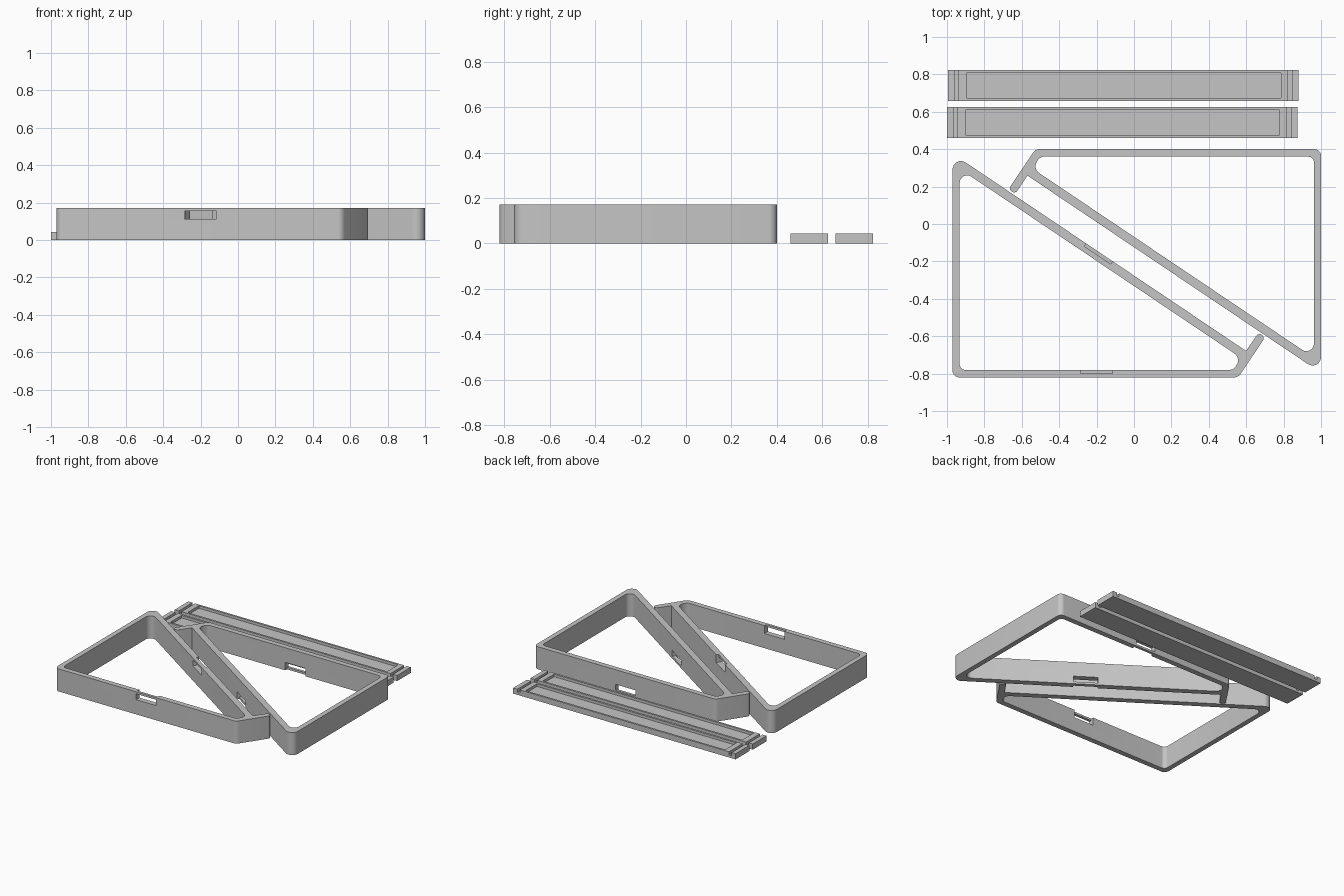
import bpy, bmesh, math
from mathutils import Vector, Matrix

if "Cube" in bpy.data.objects:
    bpy.data.objects.remove(bpy.data.objects["Cube"])

grey = bpy.data.materials.new("grey plastic")
grey.diffuse_color = (0.56, 0.56, 0.56, 1)
grey.use_nodes = True
grey.node_tree.nodes["Principled BSDF"].inputs["Base Color"].default_value = grey.diffuse_color


def fillet(corners, steps=8):
    """Round each (x, y, radius) corner of a closed polygon."""
    pts = []
    for i, (x, y, r) in enumerate(corners):
        p = Vector((x, y))
        a = (Vector(corners[i - 1][:2]) - p).normalized()
        b = (Vector(corners[(i + 1) % len(corners)][:2]) - p).normalized()
        if r == 0:
            pts.append(p)
            continue
        half = a.angle(b) / 2
        centre = p + (a + b).normalized() * r / math.sin(half)
        start = p + a * r / math.tan(half) - centre
        end = p + b * r / math.tan(half) - centre
        sweep = math.atan2(start.x * end.y - start.y * end.x, start.dot(end))
        for k in range(steps + 1):
            t = sweep * k / steps
            c, s = math.cos(t), math.sin(t)
            pts.append(centre + Vector((start.x * c - start.y * s,
                                        start.x * s + start.y * c)))
    return pts


def prism(name, pts, low, high, matrix=Matrix()):
    """Extrude a 2D outline along its local z."""
    bm = bmesh.new()
    face = bm.faces.new([bm.verts.new((p[0], p[1], low)) for p in pts])
    new = bmesh.ops.extrude_face_region(bm, geom=[face])["geom"]
    bmesh.ops.translate(bm, vec=(0, 0, high - low),
                        verts=[v for v in new if isinstance(v, bmesh.types.BMVert)])
    bm.transform(matrix)
    bmesh.ops.recalc_face_normals(bm, faces=bm.faces)
    me = bpy.data.meshes.new(name)
    bm.to_mesh(me)
    bm.free()
    me.materials.append(grey)
    ob = bpy.data.objects.new(name, me)
    bpy.context.collection.objects.link(ob)
    return ob


def box(name, x0, x1, y0, y1, z0, z1, matrix=Matrix()):
    return prism(name, [(x0, y0), (x1, y0), (x1, y1), (x0, y1)], z0, z1, matrix)


def activate(ob):
    bpy.ops.object.select_all(action='DESELECT')
    ob.select_set(True)
    bpy.context.view_layer.objects.active = ob


def cut(ob, cutters):
    activate(ob)
    for c in cutters:
        mod = ob.modifiers.new("cut", 'BOOLEAN')
        mod.operation, mod.solver, mod.object = 'DIFFERENCE', 'EXACT', c
        bpy.ops.object.modifier_apply(modifier=mod.name)
        bpy.data.objects.remove(c)


# Diagonal wall coordinates: n along the wall, d across it (hook direction)
ANGLE = math.radians(-33.9)
N = Vector((math.cos(ANGLE), math.sin(ANGLE)))
D = Vector((-N.y, N.x))


def diag(n, d, r):
    p = N * n + D * d
    return (p.x, p.y, r)


HEIGHT = 0.172
outer = fillet([
    (-0.97, -0.82, 0.035), (0.557, -0.82, 0.04),
    diag(0.92, -0.111, 0.0215), diag(0.876, -0.111, 0.0215),   # hook tip
    diag(0.876, -0.229, 0), (-0.97, 0.376, 0.045)])
inner = fillet([
    (-0.932, -0.78, 0.03), (0.531, -0.78, 0.04),
    diag(0.876, -0.275, 0.045), (-0.932, 0.295, 0.04)])

# Hooked triangular frame with a slot in two walls; each slot opens
# to the top edge over half the wall thickness
front = prism("front_frame", outer, 0, HEIGHT)
slope = Matrix.Translation((-0.195, -0.166, 0)) @ Matrix.Rotation(ANGLE, 4, 'Z')
cut(front, [
    prism("opening", inner, -0.1, 0.3),
    box("wall_slot", -0.285, -0.115, -0.86, -0.74, 0.112, 0.156),
    box("wall_notch", -0.285, -0.115, -0.80, -0.74, 0.112, 0.3),
    box("diagonal_slot", -0.085, 0.085, -0.06, 0.06, 0.112, 0.156, slope),
    box("diagonal_notch", -0.085, 0.085, 0, 0.06, 0.112, 0.3, slope)])

# Second frame: turned half a circle and flipped upside down
back = front.copy()
back.name = "back_frame"
back.data = front.data.copy()
back.data.transform(Matrix.Translation((0.03, -0.42, HEIGHT)) @ Matrix.Scale(-1, 4))
back.data.flip_normals()
bpy.context.collection.objects.link(back)
for frame in (front, back):
    activate(frame)
    bpy.ops.object.shade_smooth_by_angle(angle=math.radians(30))

# Two flat rails with a groove near each end and a long shallow pocket
TOP, GROOVE, WIDTH = 0.043, 0.018, 0.165
for name, dx, y in (("back_rail", 0, 0.658), ("front_rail", -0.006, 0.46)):
    profile = [(-0.994, 0), (0.88, 0), (0.88, TOP), (0.845, TOP), (0.845, GROOVE),
               (0.824, GROOVE), (0.824, TOP), (-0.938, TOP), (-0.938, GROOVE),
               (-0.96, GROOVE), (-0.96, TOP), (-0.994, TOP)]
    stand = Matrix.Translation((dx, y, 0)) @ Matrix.Rotation(math.pi / 2, 4, 'X')
    rail = prism(name, profile, -WIDTH, 0, stand)
    cut(rail, [box("pocket", dx - 0.896, dx + 0.785, y + 0.015, y + 0.15, 0.023, 0.1)])
